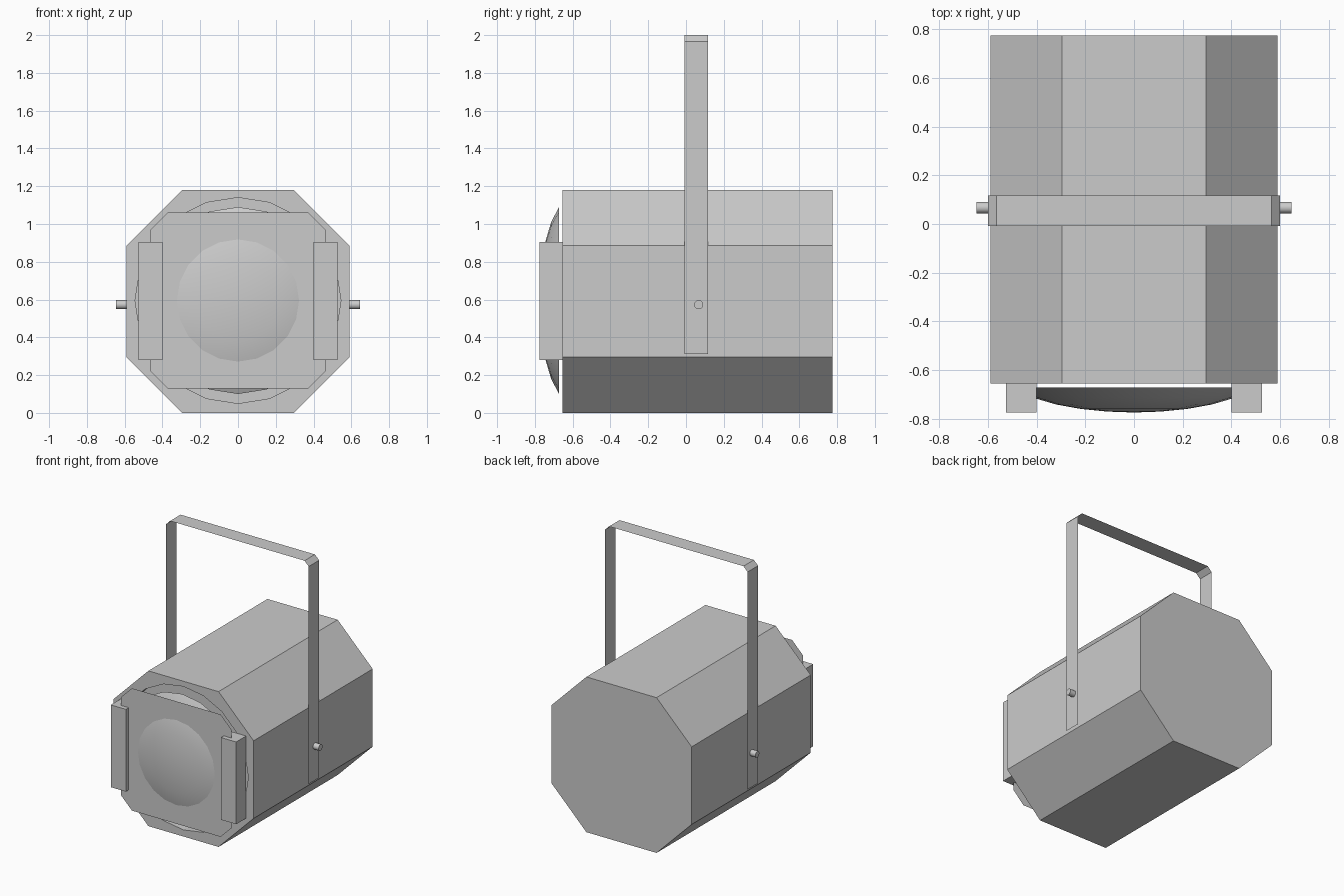
import bpy, bmesh, math

if "Cube" in bpy.data.objects:
    bpy.data.objects.remove(bpy.data.objects["Cube"])

CZ = 0.59        # height of the optical axis
SEG = 20         # sides of the round parts


def finish(name, bm, smooth=None):
    bmesh.ops.recalc_face_normals(bm, faces=bm.faces)
    mesh = bpy.data.meshes.new(name)
    bm.to_mesh(mesh)
    bm.free()
    ob = bpy.data.objects.new(name, mesh)
    bpy.context.collection.objects.link(ob)
    bpy.ops.object.select_all(action='DESELECT')
    ob.select_set(True)
    bpy.context.view_layer.objects.active = ob
    if smooth:
        bpy.ops.object.shade_smooth_by_angle(angle=math.radians(smooth))
    return ob


def prism(name, outline, y0, y1):
    """Extrude an (x, z) outline along y; a flat sheet when y0 == y1."""
    bm = bmesh.new()
    face = bm.faces.new([bm.verts.new((x, y0, z)) for x, z in outline])
    if y1 != y0:
        ext = bmesh.ops.extrude_face_region(bm, geom=[face], use_keep_orig=True)
        for v in ext['geom']:
            if isinstance(v, bmesh.types.BMVert):
                v.co.y = y1
    return finish(name, bm)


def chamfered(hx, hz, cx, cz, zc):
    """Rectangle with cut corners."""
    return [(hx, zc - hz + cz), (hx, zc + hz - cz), (hx - cx, zc + hz), (-hx + cx, zc + hz),
            (-hx, zc + hz - cz), (-hx, zc - hz + cz), (-hx + cx, zc - hz), (hx - cx, zc - hz)]


def ring(r):
    return [(r * math.cos(i * math.tau / SEG), CZ + 0.005 + r * math.sin(i * math.tau / SEG))
            for i in range(SEG)]


# octagonal housing with a shallow round opening behind the lens
housing = prism("housing", chamfered(0.59, 0.59, 0.295, 0.295, CZ), -0.655, 0.775)
cutter = prism("opening_cutter", ring(0.545), -0.75, -0.60)
cutter.hide_render = True
mod = housing.modifiers.new("opening", 'BOOLEAN')
mod.operation = 'DIFFERENCE'
mod.object = cutter
mod.solver = 'EXACT'
bpy.context.view_layer.objects.active = housing
bpy.ops.object.modifier_apply(modifier=mod.name)
bpy.data.objects.remove(cutter)

# domed lens, lathed from a profile of (radius, y)
bm = bmesh.new()
tip = bm.verts.new((0, -0.775, CZ + 0.005))
prev = None
for r, y in [(0.11, -0.771), (0.22, -0.76), (0.32, -0.742), (0.415, -0.714), (0.495, -0.672)]:
    cur = [bm.verts.new((x, y, z)) for x, z in ring(r)]
    for i in range(SEG):
        j = (i + 1) % SEG
        bm.faces.new((tip, cur[i], cur[j]) if prev is None else (prev[i], cur[i], cur[j], prev[j]))
    prev = cur
finish("lens", bm, 40)

# thin filter plate that the lens bulges through
prism("filter_plate", chamfered(0.463, 0.465, 0.09, 0.09, CZ + 0.005), -0.741, -0.741)

for side, s in (("right", 1), ("left", -1)):
    # holder rail gripping the plate
    prism(side + "_rail", [(s * x, z) for x, z in
          ((0.40, 0.28), (0.527, 0.28), (0.527, 0.905), (0.40, 0.905))], -0.775, -0.655)
    # pivot bolt
    bm = bmesh.new()
    bmesh.ops.create_cone(bm, cap_ends=True, segments=12, radius1=0.024, radius2=0.024, depth=0.06)
    bolt = finish(side + "_bolt", bm, 40)
    bolt.rotation_euler.y = math.pi / 2
    bolt.location = (s * 0.617, 0.067, 0.573)

# hanging yoke: a thin strap with cut upper corners
half = [(0.60, 0.312), (0.60, 1.965), (0.565, 2.0)]
path = half + [(-x, z) for x, z in reversed(half)]
bm = bmesh.new()
pairs = [[bm.verts.new((x, y, z)) for y in (-0.008, 0.117)] for x, z in path]
for a, b in zip(pairs, pairs[1:]):
    bm.faces.new((a[0], a[1], b[1], b[0]))
finish("yoke", bm)
